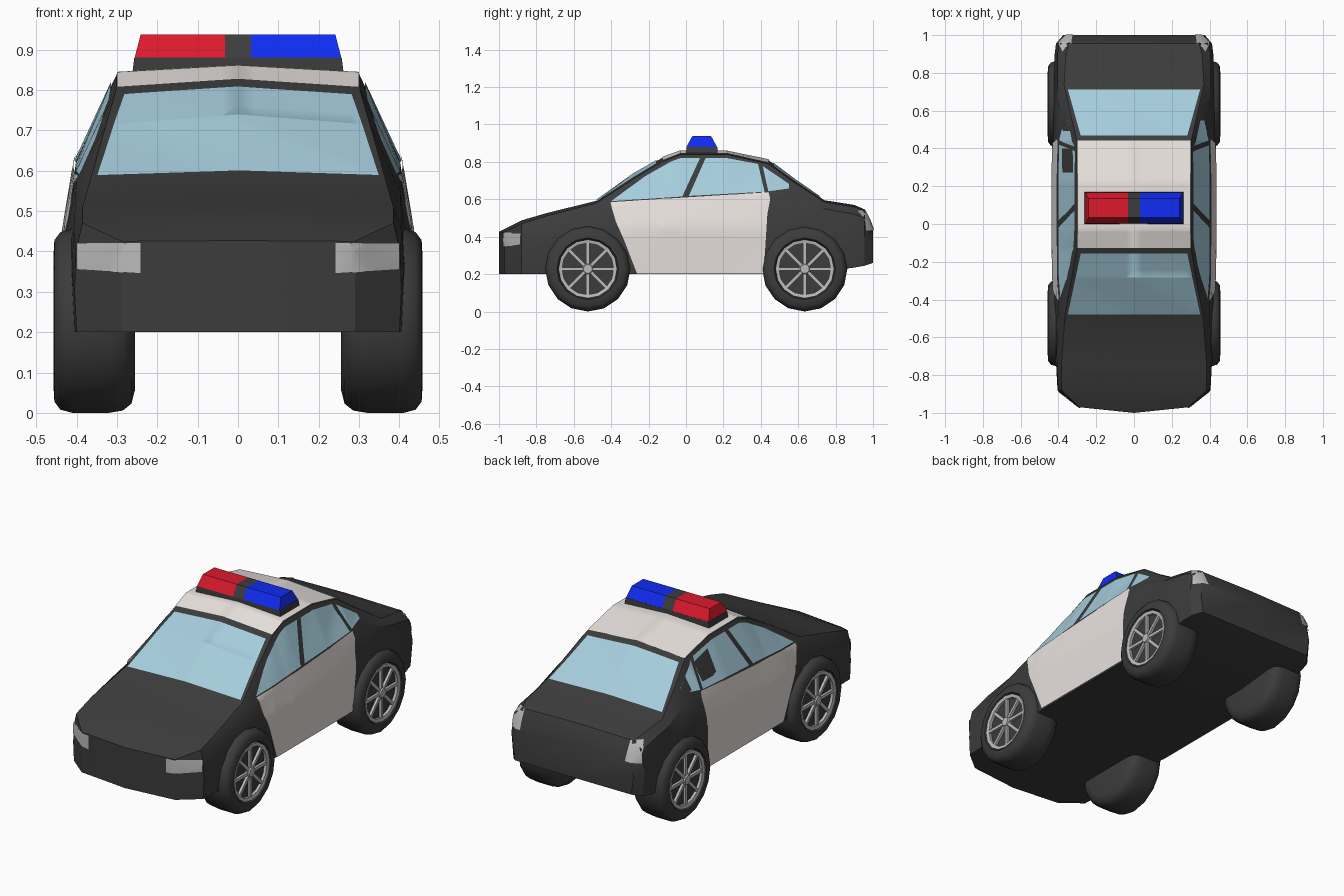
import bpy, bmesh
from math import pi, radians
from mathutils import Vector, Matrix
from mathutils.bvhtree import BVHTree

if "Cube" in bpy.data.objects:
    bpy.data.objects.remove(bpy.data.objects["Cube"])


def material(name, rgb):
    m = bpy.data.materials.new(name)
    m.diffuse_color = (*rgb, 1)
    m.use_nodes = True
    m.node_tree.nodes["Principled BSDF"].inputs["Base Color"].default_value = m.diffuse_color
    return m


DARK = material("dark", (0.045, 0.045, 0.045))
WHITE = material("white", (0.82, 0.77, 0.74))
GLASS = material("glass", (0.38, 0.61, 0.72))
RED = material("red", (0.72, 0.01, 0.025))
BLUE = material("blue", (0.005, 0.025, 0.9))
SILVER = material("silver", (0.5, 0.5, 0.5))


def finish(bm, name, mat, smooth=None, mirror=False):
    me = bpy.data.meshes.new(name)
    bm.to_mesh(me)
    ob = bpy.data.objects.new(name, me)
    bpy.context.collection.objects.link(ob)
    me.materials.append(mat)
    if smooth:
        bpy.ops.object.select_all(action='DESELECT')
        ob.select_set(True)
        bpy.context.view_layer.objects.active = ob
        bpy.ops.object.shade_smooth_by_angle(angle=radians(smooth))
    if mirror:
        ob.modifiers.new("mirror", 'MIRROR').use_mirror_merge = False
    return ob


# Body: cross-sections from nose to tail
# y, sill x z, waist x z, shoulder x z, top edge x z, centre z
SECTIONS = [
    (-.97, .29, .20, .29, .27, .29, .35, .288, .425, .427),
    (-.88, .40, .20, .405, .30, .402, .40, .385, .47, .487),
    (-.75, .405, .20, .412, .35, .407, .45, .385, .51, .525),
    (-.48, .41, .20, .417, .42, .402, .55, .365, .58, .592),
    (-.28, .415, .20, .427, .45, .40, .59, .328, .71, .735),
    (-.13, .415, .20, .43, .45, .40, .60, .302, .80, .82),
    (-.03, .415, .20, .43, .45, .40, .61, .30, .84, .857),
    (.22, .415, .20, .43, .45, .40, .625, .30, .84, .855),
    (.44, .415, .20, .428, .45, .40, .63, .302, .79, .81),
    (.58, .415, .20, .425, .45, .40, .61, .335, .69, .705),
    (.74, .415, .215, .424, .43, .405, .55, .37, .585, .595),
    (.90, .41, .235, .42, .40, .405, .52, .36, .56, .57),
    (.955, .40, .245, .413, .39, .393, .50, .345, .54, .546),
    (1.0, .36, .26, .375, .36, .36, .43, .33, .45, .455),
]
bm = bmesh.new()
rings = []
for y, *v in SECTIONS:
    yc = -1.0 if y == -.97 else y                # bowed nose
    half = [(v[i], y, v[i + 1]) for i in (0, 2, 4, 6)]
    pts = [(0, yc, v[1])] + half + [(0, yc, v[8])]
    pts += [(-p[0], p[1], p[2]) for p in reversed(half)]
    rings.append([bm.verts.new(p) for p in pts])
for a, b in zip(rings, rings[1:]):
    for i in range(10):
        j = (i + 1) % 10
        bm.faces.new((a[i], a[j], b[j], b[i]))
for r in (rings[0], rings[-1]):
    bm.faces.new(r[:6])
    bm.faces.new(r[5:] + r[:1])
bmesh.ops.recalc_face_normals(bm, faces=bm.faces)
skin = BVHTree.FromBMesh(bm)
finish(bm, "body", DARK, 30)


# Panels: flat outlines cut into a grid and projected onto the body skin
def panel(name, outline, axis, sign, mat, lift=.005, mirror=False):
    bm = bmesh.new()
    verts = []
    for p in outline:
        co = list(p)
        co.insert(axis, 0)
        verts.append(bm.verts.new(co))
    bm.faces.new(verts)
    bmesh.ops.triangulate(bm, faces=bm.faces[:])
    cuts = [(1, s[0]) for s in SECTIONS] + [(0, 0)]
    cuts += [(k, -1 + .04 * n) for k in range(3) for n in range(51)]
    for k, c in cuts:
        if k == axis:
            continue
        no = Vector((0, 0, 0))
        no[k] = 1
        bmesh.ops.bisect_plane(bm, geom=bm.verts[:] + bm.edges[:] + bm.faces[:],
                               plane_co=no * c, plane_no=no)
    out = Vector((0, 0, 0))
    out[axis] = sign
    for v in bm.verts:
        hit, n, _, _ = skin.ray_cast(v.co + out * 3, -out)
        if hit is None:
            hit, n, _, _ = skin.find_nearest(v.co + out * .5)
        v.co = hit + n * lift
    bm.normal_update()
    for f in bm.faces:
        if f.normal.dot(out) < 0:
            f.normal_flip()
    finish(bm, name, mat, 30, mirror)


def sym(x0, y0, x1, y1):
    return [(-x0, y0), (x0, y0), (x1, y1), (-x1, y1)]


panel("windscreen", sym(.35, -.475, .282, -.155), 2, 1, GLASS)
panel("rear_window", sym(.282, .465, .35, .71), 2, 1, GLASS)
panel("roof_panel", sym(.299, -.125, .299, .44), 2, 1, WHITE)
panel("door_panels", [(-.405, .583), (-.375, .48), (-.33, .38), (-.28, .27), (-.262, .203),
                      (.415, .203), (.415, .40), (.435, .52), (.45, .60), (.44, .637)],
      0, 1, WHITE, .007, True)
panel("front_side_windows", [(-.40, .587), (-.02, .613), (.075, .818), (-.03, .818),
                             (-.08, .80), (-.22, .72)], 0, 1, GLASS, mirror=True)
panel("rear_side_windows", [(.015, .616), (.42, .638), (.385, .787), (.22, .818),
                            (.105, .818)], 0, 1, GLASS, mirror=True)
panel("quarter_windows", [(.44, .64), (.55, .655), (.55, .68), (.41, .775)],
      0, 1, GLASS, mirror=True)
panel("headlights", [(.24, .345), (.397, .355), (.397, .42), (.24, .422)],
      1, -1, SILVER, mirror=True)
panel("taillights", [(.325, .44), (.40, .43), (.395, .50), (.375, .54), (.328, .54)],
      1, 1, SILVER, mirror=True)


# Roof light bar: tapered boxes
def taper(name, x0, x1, z0, z1, inl, inr, y0, y1, iny, mat):
    bm = bmesh.new()
    bmesh.ops.create_cube(bm, size=1)
    for v in bm.verts:
        top = v.co.z > 0
        x = x1 - inr * top if v.co.x > 0 else x0 + inl * top
        y = y1 - iny * top if v.co.y > 0 else y0 + iny * top
        v.co = (x, y, z1 if top else z0)
    finish(bm, name, mat)


taper("light_bar_base", -.262, .262, .84, .88, .005, .005, 0, .17, .003, DARK)
taper("red_light", -.256, -.032, .88, .938, .015, 0, .002, .166, .032, RED)
taper("blue_light", .032, .256, .88, .938, 0, .015, .002, .166, .032, BLUE)
taper("light_bar_divider", -.032, .032, .88, .938, 0, 0, .002, .166, .032, DARK)


# Wheels
def lathe(bm, profile, centre, steps, closed=False):
    vs = [bm.verts.new((x, centre.y, centre.z + r)) for r, x in profile]
    es = [bm.edges.new(p) for p in zip(vs, vs[1:] + (vs[:1] if closed else []))]
    bmesh.ops.spin(bm, geom=vs + es, cent=centre, axis=(1, 0, 0),
                   angle=2 * pi, steps=steps)
    bmesh.ops.remove_doubles(bm, verts=bm.verts, dist=1e-4)
    bmesh.ops.recalc_face_normals(bm, faces=bm.faces)


for end, y in (("front", -.525), ("rear", .635)):
    c = Vector((0, y, .228))
    bm = bmesh.new()
    lathe(bm, [(0, .255), (.17, .255), (.205, .264), (.222, .285), (.228, .32), (.228, .41),
               (.220, .44), (.200, .455), (.165, .457), (.155, .435), (0, .435)], c, 16)
    finish(bm, end + "_tyres", DARK, 40, True)
    bm = bmesh.new()
    lathe(bm, [(.157, .43), (.157, .454), (.138, .450), (.138, .43)], c, 16, True)
    finish(bm, end + "_rims", SILVER, 40, True)
    bm = bmesh.new()
    for i in range(8):
        bmesh.ops.create_cube(bm, size=1, matrix=Matrix.Translation(c + Vector((.44, 0, 0)))
                              @ Matrix.Rotation(i * pi / 4, 4, 'X')
                              @ Matrix.Translation((0, 0, .08))
                              @ Matrix.Diagonal((.018, .017, .13, 1)))
    bmesh.ops.create_cone(bm, cap_ends=True, segments=12, radius1=.034, radius2=.024, depth=.024,
                          matrix=Matrix.Translation(c + Vector((.444, 0, 0)))
                          @ Matrix.Rotation(pi / 2, 4, 'Y'))
    finish(bm, end + "_spokes", SILVER, mirror=True)
